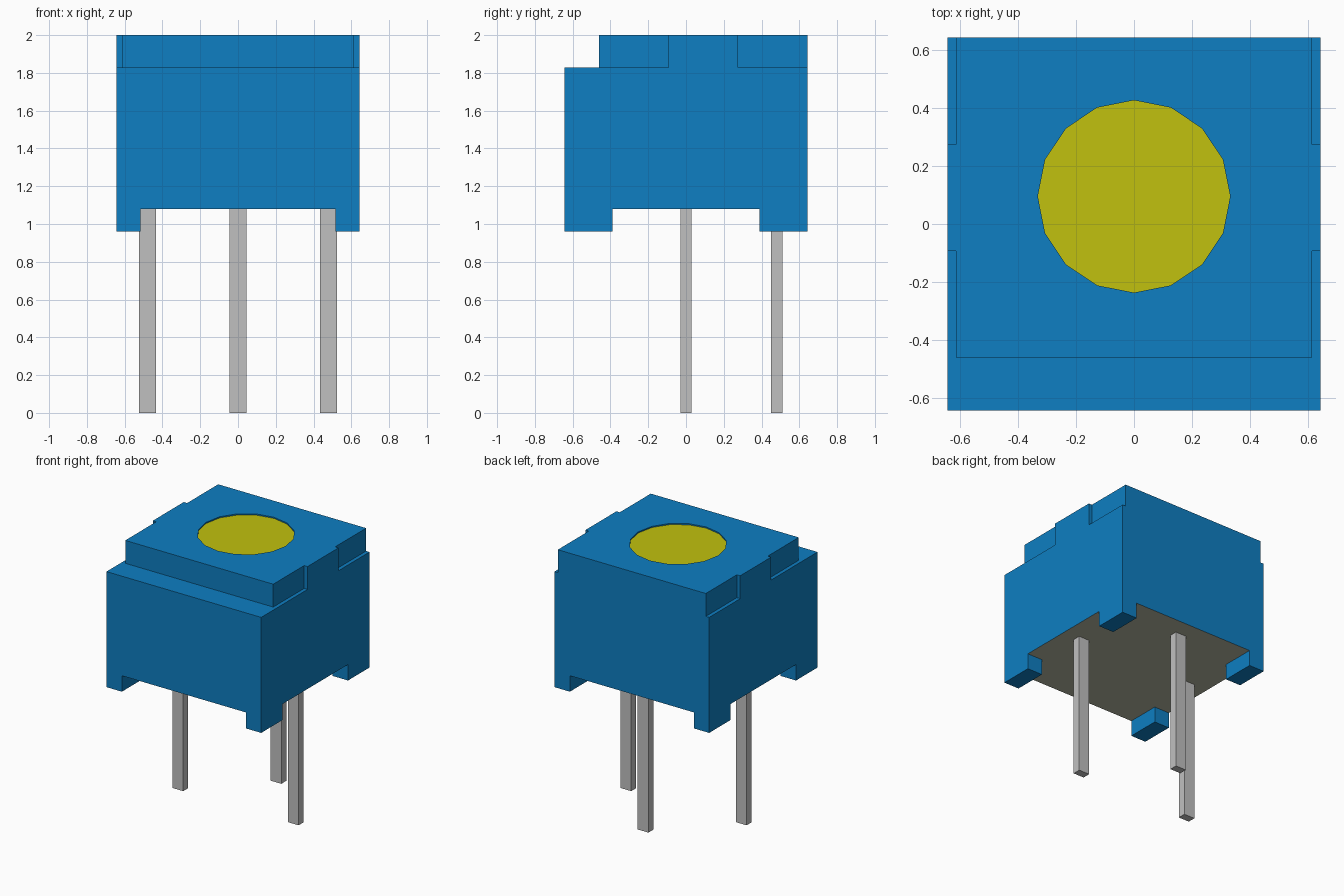
import bpy, bmesh, math

cube = bpy.data.objects.get("Cube")
if cube:
    bpy.data.objects.remove(cube, do_unlink=True)


def material(name, srgb):
    lin = [(c / 255 / 12.92) if c < 11 else ((c / 255 + 0.055) / 1.055) ** 2.4 for c in srgb]
    m = bpy.data.materials.new(name)
    m.use_nodes = True
    m.diffuse_color = (*lin, 1)
    m.node_tree.nodes["Principled BSDF"].inputs["Base Color"].default_value = (*lin, 1)
    return m


BLUE = material("blue plastic", (14, 126, 194))
YELLOW = material("yellow dial", (193, 193, 14))
GREY = material("grey metal", (192, 192, 192))
RESIN = material("beige resin", (182, 184, 162))


def prism(name, outline, z0, z1, *mats):
    """Extrude a flat xy outline from z0 up to z1."""
    bm = bmesh.new()
    base = bm.faces.new([bm.verts.new((x, y, z0)) for x, y in outline])
    top = bmesh.ops.extrude_face_region(bm, geom=[base])["geom"]
    bmesh.ops.translate(bm, vec=(0, 0, z1 - z0),
                        verts=[v for v in top if isinstance(v, bmesh.types.BMVert)])
    bmesh.ops.recalc_face_normals(bm, faces=bm.faces)
    mesh = bpy.data.meshes.new(name)
    bm.to_mesh(mesh)
    bm.free()
    for m in mats:
        mesh.materials.append(m)
    ob = bpy.data.objects.new(name, mesh)
    bpy.context.collection.objects.link(ob)
    return ob


def rect(x0, x1, y0, y1):
    return [(x0, y0), (x1, y0), (x1, y1), (x0, y1)]


def circle(r, cy, n=16):
    return [(r * math.cos(i * math.tau / n), cy + r * math.sin(i * math.tau / n)) for i in range(n)]


H = 0.643               # half width of the housing
FLOOR, LEDGE, TOP = 1.08, 1.828, 2.0
RECESS = 0.012
DIAL_R, DIAL_Y = 0.332, 0.095

# Main housing with a resin-filled underside
housing = prism("housing", rect(-H, H, -H, H), FLOOR, LEDGE, BLUE, RESIN)
for f in housing.data.polygons:
    if f.normal.z < -0.5:
        f.material_index = 1

# Corner feet
for sx, side in ((-1, "right"), (1, "left")):
    for sy, end in ((-1, "front"), (1, "back")):
        xs = sorted((sx * 0.515, sx * H))
        ys = sorted((sy * 0.388, sy * H))
        prism(f"{end}_{side}_foot", rect(*xs, *ys), 0.96, FLOOR, BLUE)

# Raised cap, stepped in at the front, with a tab on each side
half = [(0.615, -0.46), (0.615, -0.093), (H, -0.093), (H, 0.275), (0.615, 0.275), (0.615, H)]
cap = prism("cap", half + [(-x, y) for x, y in reversed(half)], LEDGE, TOP, BLUE)

# Shallow round recess in the cap
cutter = prism("recess_cutter", circle(DIAL_R, DIAL_Y), TOP - RECESS, TOP + 0.1, BLUE)
cutter.hide_render = True
mod = cap.modifiers.new("recess", 'BOOLEAN')
mod.operation, mod.solver, mod.object = 'DIFFERENCE', 'EXACT', cutter
bpy.context.view_layer.objects.active = cap
bpy.ops.object.modifier_apply(modifier=mod.name)
bpy.data.objects.remove(cutter, do_unlink=True)

# Yellow dial on the recess floor
prism("dial", circle(DIAL_R, DIAL_Y), TOP - RECESS, TOP - RECESS + 0.003, YELLOW)

# Three pins
for name, x, y in (("right_pin", -0.48, 0), ("back_pin", 0, 0.48), ("left_pin", 0.48, 0)):
    prism(name, rect(x - 0.045, x + 0.045, y - 0.03, y + 0.03), 0, FLOOR, GREY)
